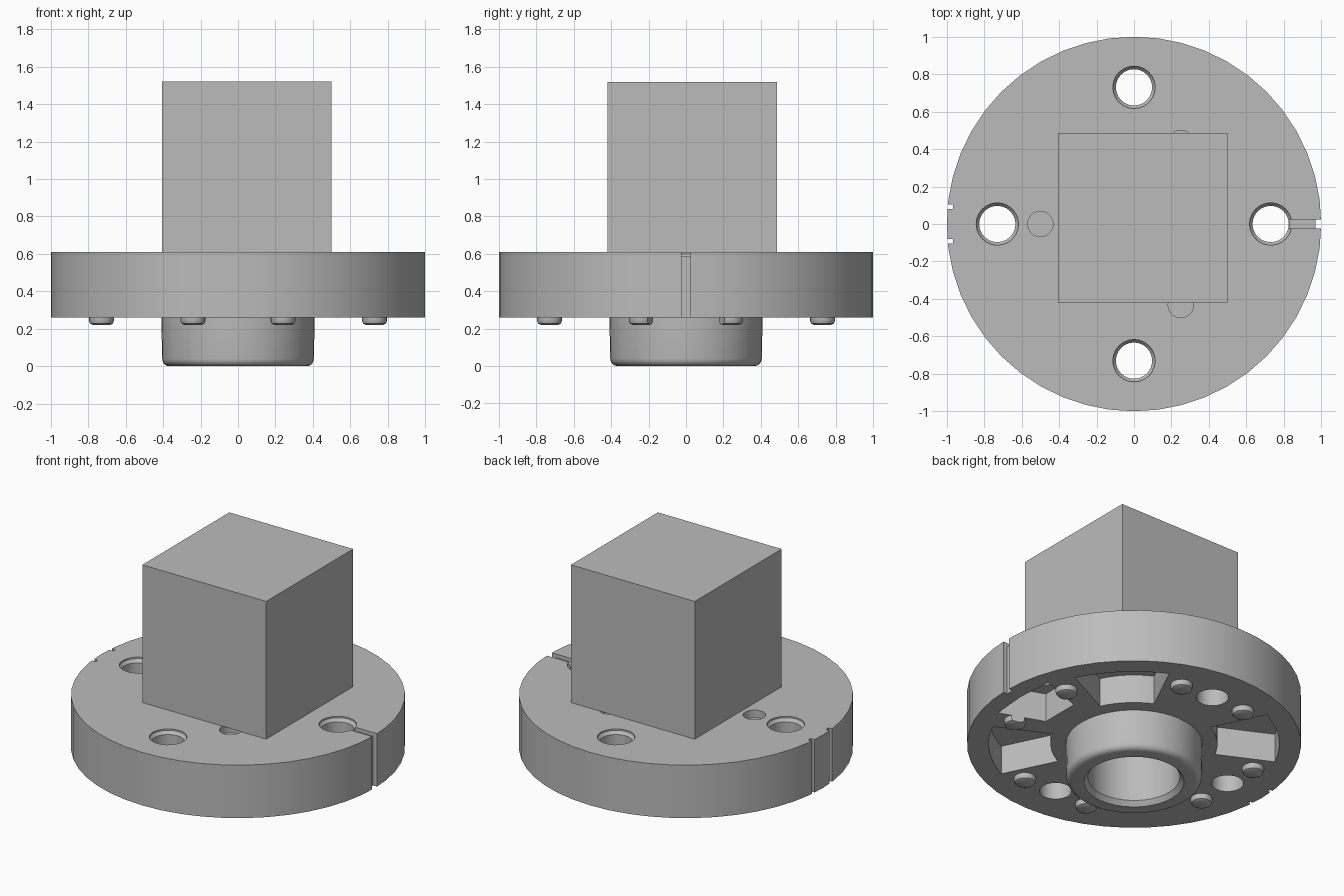
import bpy, bmesh, math
from mathutils import Matrix

if "Cube" in bpy.data.objects:
    bpy.data.objects.remove(bpy.data.objects["Cube"])

grey = bpy.data.materials.new("plain_grey")
grey.diffuse_color = (0.5, 0.5, 0.5, 1)
grey.use_nodes = True
grey.node_tree.nodes["Principled BSDF"].inputs["Base Color"].default_value = grey.diffuse_color


def new_object(name, bm):
    bmesh.ops.recalc_face_normals(bm, faces=bm.faces)
    me = bpy.data.meshes.new(name)
    bm.to_mesh(me)
    bm.free()
    me.materials.append(grey)
    ob = bpy.data.objects.new(name, me)
    bpy.context.collection.objects.link(ob)
    return ob


def prism(name, pts, z0, z1, turn=0):
    """Extrude a flat outline upwards, turned about z."""
    bm = bmesh.new()
    f = bm.faces.new([bm.verts.new((x, y, z0)) for x, y in pts])
    top = bmesh.ops.extrude_face_region(bm, geom=[f])["geom"]
    bmesh.ops.translate(bm, vec=(0, 0, z1 - z0),
                        verts=[v for v in top if isinstance(v, bmesh.types.BMVert)])
    bm.transform(Matrix.Rotation(turn, 4, 'Z'))
    return new_object(name, bm)


def box(name, x0, x1, y0, y1, z0, z1):
    return prism(name, [(x0, y0), (x1, y0), (x1, y1), (x0, y1)], z0, z1)


def lathe(name, profile, n, x=0, y=0):
    """Stack of rings (radius, z) with capped ends."""
    bm = bmesh.new()
    rings = [[bm.verts.new((x + r * math.cos(2 * math.pi * i / n),
                            y + r * math.sin(2 * math.pi * i / n), z))
              for i in range(n)] for r, z in profile]
    for a, b in zip(rings, rings[1:]):
        for i in range(n):
            j = (i + 1) % n
            bm.faces.new((a[i], a[j], b[j], b[i]))
    bm.faces.new(rings[0])
    bm.faces.new(rings[-1])
    return new_object(name, bm)


def boolean(target, tool, op):
    m = target.modifiers.new("cut", 'BOOLEAN')
    m.operation, m.solver, m.object = op, 'EXACT', tool
    bpy.context.view_layer.objects.active = target
    bpy.ops.object.modifier_apply(modifier=m.name)
    bpy.data.objects.remove(tool)


def arc(r, a0, a1, n):
    return [(r * math.cos(math.radians(a0 + (a1 - a0) * i / n)),
             r * math.sin(math.radians(a0 + (a1 - a0) * i / n))) for i in range(n + 1)]


# Round flange
flange = lathe("flange", [(1, 0.26), (1, 0.61)], 48)

# Hub below, with a rounded lower edge
hub = [(0.405 - 0.04 * (1 - math.cos(t)), 0.04 - 0.04 * math.sin(t))
       for t in (math.pi / 2 * i / 5 for i in range(5, -1, -1))]
boolean(flange, lathe("hub", hub + [(0.413, 0.4)], 48), 'UNION')

# Small feet, two beside each screw hole
for q in range(4):
    for s in (-1, 1):
        a = q * math.pi / 2 + s * math.atan2(0.24, 0.73)
        foot = lathe("foot", [(0.045, 0.22), (0.06, 0.227), (0.066, 0.24), (0.066, 0.3)],
                     20, 0.768 * math.cos(a), 0.768 * math.sin(a))
        boolean(flange, foot, 'UNION')

# Underside pockets, screw holes
for q in range(4):
    turn = q * math.pi / 2
    boolean(flange, prism("screw_pocket", [(0.58, -0.13), (0.865, -0.235), (0.885, 0),
                                           (0.865, 0.235), (0.58, 0.13)], 0.1, 0.45, turn),
            'DIFFERENCE')
    boolean(flange, prism("rib_pocket", arc(0.5, 26, 64, 8) + arc(0.87, 64, 26, 8),
                          0.1, 0.45, turn), 'DIFFERENCE')
    hole = lathe("screw_hole", [(0.097, 0.2), (0.097, 0.58), (0.113, 0.6), (0.113, 0.7)], 24,
                 0.73 * math.cos(turn), 0.73 * math.sin(turn))
    boolean(flange, hole, 'DIFFERENCE')

# Central bore with a chamfered mouth
boolean(flange, lathe("bore", [(0.32, -0.02), (0.3, 0), (0.275, 0.03), (0.275, 0.45)], 40),
        'DIFFERENCE')

# Three blind pin recesses on top
for a in (60, 180, 300):
    a = math.radians(a)
    boolean(flange, lathe("pin_recess", [(0.068, 0.56), (0.068, 0.7)], 24,
                          0.5 * math.cos(a), 0.5 * math.sin(a)), 'DIFFERENCE')

# Alignment groove and rim notches
boolean(flange, box("groove", 0.8, 1.1, -0.025, 0.025, 0.585, 0.7), 'DIFFERENCE')
boolean(flange, box("right_notch", 0.97, 1.1, -0.025, 0.025, 0.1, 0.7), 'DIFFERENCE')
for y in (-0.092, 0.092):
    boolean(flange, box("left_notch", -1.1, -0.968, y - 0.013, y + 0.013, 0.1, 0.7), 'DIFFERENCE')

# Block on top
block = box("top_block", -0.405, 0.5, -0.42, 0.487, 0.61, 1.52)

bpy.ops.object.select_all(action='DESELECT')
flange.select_set(True)
bpy.context.view_layer.objects.active = flange
bpy.ops.object.shade_smooth_by_angle(angle=math.radians(30))
